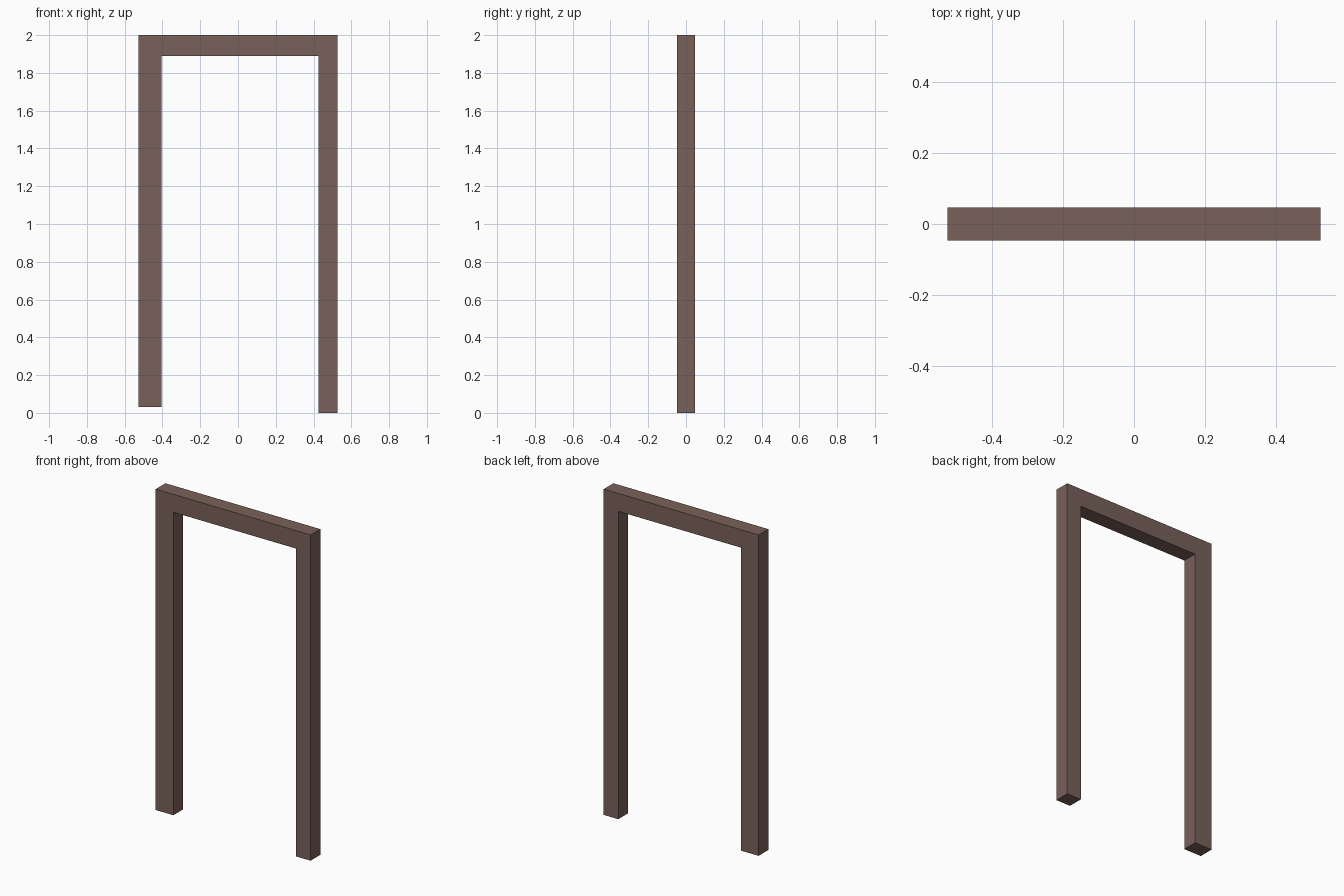
import bpy
import bmesh

if "Cube" in bpy.data.objects:
    bpy.data.objects.remove(bpy.data.objects["Cube"])

HALF_DEPTH = 0.047

# Front outline (x, z) of the door frame: uneven posts joined by a lintel
outline = [
    (-0.526, 0.03), (-0.406, 0.03), (-0.406, 1.89), (0.427, 1.89),
    (0.427, 0.0), (0.526, 0.0), (0.526, 2.0), (-0.526, 2.0),
]

# Extrude the outline from front to back
bm = bmesh.new()
front = bm.faces.new([bm.verts.new((x, -HALF_DEPTH, z)) for x, z in outline])
extruded = bmesh.ops.extrude_face_region(bm, geom=[front], use_keep_orig=True)
back_verts = [v for v in extruded["geom"] if isinstance(v, bmesh.types.BMVert)]
bmesh.ops.translate(bm, verts=back_verts, vec=(0, 2 * HALF_DEPTH, 0))
bmesh.ops.recalc_face_normals(bm, faces=bm.faces)

mesh = bpy.data.meshes.new("door_frame")
bm.to_mesh(mesh)
bm.free()
frame = bpy.data.objects.new("door_frame", mesh)
bpy.context.collection.objects.link(frame)

# Brown wood
wood = bpy.data.materials.new("brown_wood")
wood.diffuse_color = (0.19, 0.12, 0.10, 1)
wood.use_nodes = True
wood.node_tree.nodes["Principled BSDF"].inputs["Base Color"].default_value = wood.diffuse_color
mesh.materials.append(wood)
